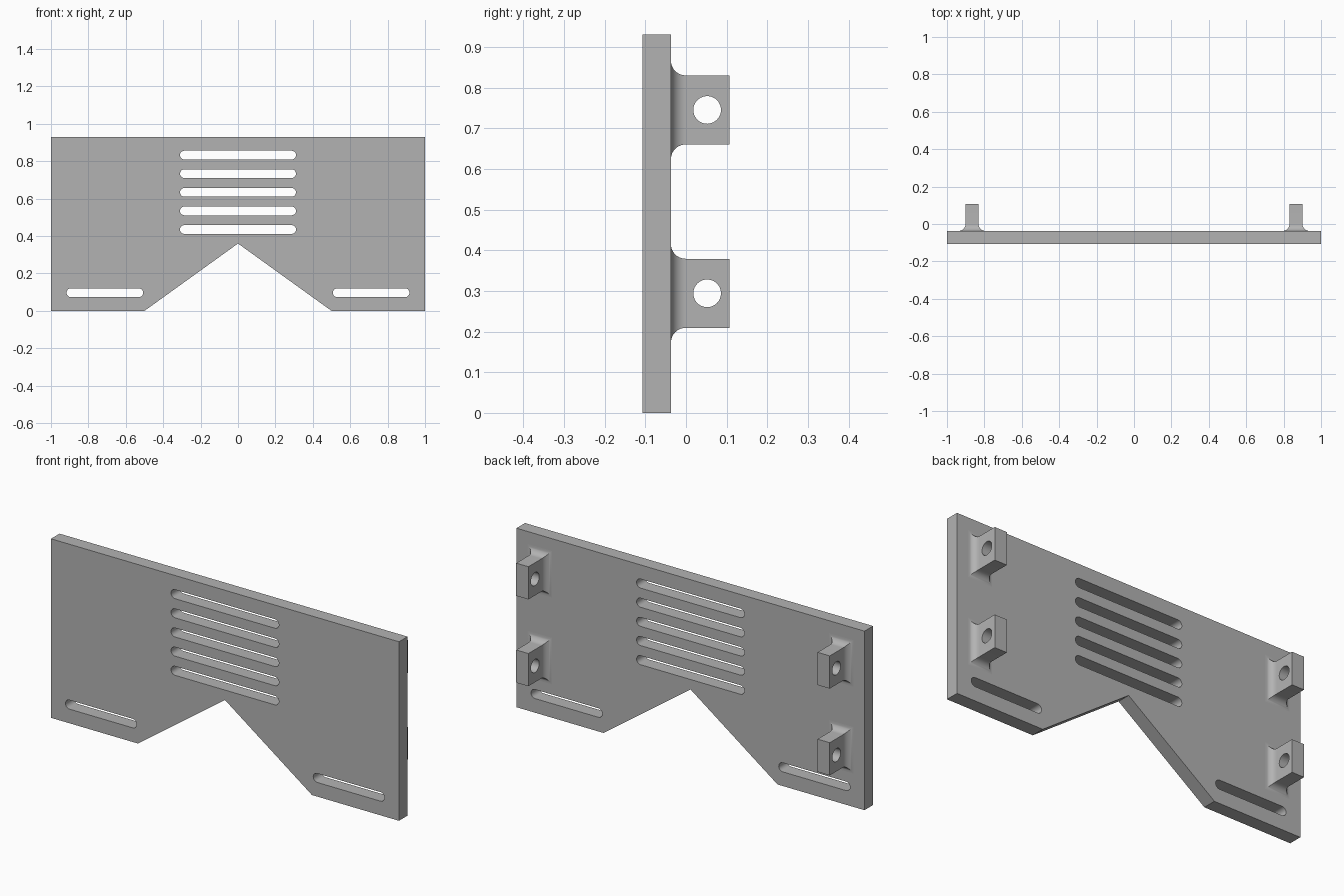
import bpy, bmesh
from math import sin, cos, pi

cube = bpy.data.objects.get("Cube")
if cube:
    bpy.data.objects.remove(cube)

BACK, FRONT, END = -0.037, -0.107, 0.107   # plate faces and lug tips along y

grey = bpy.data.materials.new("plain grey")
grey.use_nodes = True
colour = (0.45, 0.45, 0.45, 1)
grey.diffuse_color = colour
grey.node_tree.nodes["Principled BSDF"].inputs["Base Color"].default_value = colour


def activate(obj):
    bpy.ops.object.select_all(action='DESELECT')
    obj.select_set(True)
    bpy.context.view_layer.objects.active = obj


def slot(x0, x1, z, r=0.0235, steps=10):
    """Outline of a horizontal slot with round ends."""
    arc = [-pi / 2 + pi * i / steps for i in range(steps + 1)]
    right = [(x1 - r + r * cos(a), z + r * sin(a)) for a in arc]
    left = [(x0 + r - r * cos(a), z - r * sin(a)) for a in arc]
    return right + left


# Plate: notched outline with vent slots and two mounting slots
outline = [(-1, 0), (-0.5, 0), (0, 0.36), (0.5, 0), (1, 0), (1, 0.93), (-1, 0.93)]
holes = [slot(-0.31, 0.31, 0.435 + 0.0995 * i) for i in range(5)]
holes += [slot(0.507, 0.917, 0.097), slot(-0.917, -0.507, 0.097)]

curve = bpy.data.curves.new("plate", 'CURVE')
curve.dimensions = '2D'
curve.fill_mode = 'BOTH'
curve.extrude = (BACK - FRONT) / 2
for loop in [outline] + holes:
    spline = curve.splines.new('POLY')
    spline.points.add(len(loop) - 1)
    for point, (x, z) in zip(spline.points, loop):
        point.co = (x, z, 0, 1)
    spline.use_cyclic_u = True
plate = bpy.data.objects.new("plate", curve)
bpy.context.collection.objects.link(plate)
plate.rotation_euler.x = pi / 2
plate.location.y = (BACK + FRONT) / 2
activate(plate)
bpy.ops.object.convert(target='MESH')
bpy.ops.object.transform_apply(location=True, rotation=True)
plate.data.materials.clear()
plate.data.materials.append(grey)
bpy.ops.object.shade_smooth_by_angle(angle=0.5)


def make_lug(name, x, z, half_x=0.035, half_z=0.085, fillet=0.036, steps=10):
    """Square lug that flares into the plate, with a cross hole."""
    angles = [pi / 2 * i / steps for i in range(steps + 1)]
    rings = [(fillet * (1 - sin(a)), BACK + fillet * (1 - cos(a))) for a in angles]
    rings = [(fillet, BACK - 0.01)] + rings + [(0, END)]
    bm = bmesh.new()
    loops = []
    for grow, y in rings:
        w, h = half_x + grow, half_z + grow
        corners = [(-w, -h), (w, -h), (w, h), (-w, h)]
        loops.append([bm.verts.new((x + a, y, z + b)) for a, b in corners])
    for low, high in zip(loops, loops[1:]):
        for i in range(4):
            j = (i + 1) % 4
            bm.faces.new((low[i], low[j], high[j], high[i]))
    bm.faces.new(loops[0])
    bm.faces.new(loops[-1])
    bmesh.ops.recalc_face_normals(bm, faces=bm.faces)
    mesh = bpy.data.meshes.new(name)
    bm.to_mesh(mesh)
    bm.free()
    mesh.materials.append(grey)
    lug = bpy.data.objects.new(name, mesh)
    bpy.context.collection.objects.link(lug)

    # Cross hole
    bpy.ops.mesh.primitive_cylinder_add(vertices=40, radius=0.034, depth=0.3,
                                        location=(x, 0.052, z), rotation=(0, pi / 2, 0))
    cutter = bpy.context.object
    cutter.hide_render = True
    cutter.data.materials.append(grey)
    cut = lug.modifiers.new("cross_hole", 'BOOLEAN')
    cut.operation = 'DIFFERENCE'
    cut.solver = 'EXACT'
    cut.object = cutter
    activate(lug)
    bpy.ops.object.modifier_apply(modifier=cut.name)
    bpy.data.objects.remove(cutter)
    bpy.ops.object.shade_smooth_by_angle(angle=0.5)


# Four lugs on the back
for side, x in (("left", 0.866), ("right", -0.866)):
    for level, z in (("upper", 0.745), ("lower", 0.294)):
        make_lug(f"{level}_{side}_lug", x, z)
